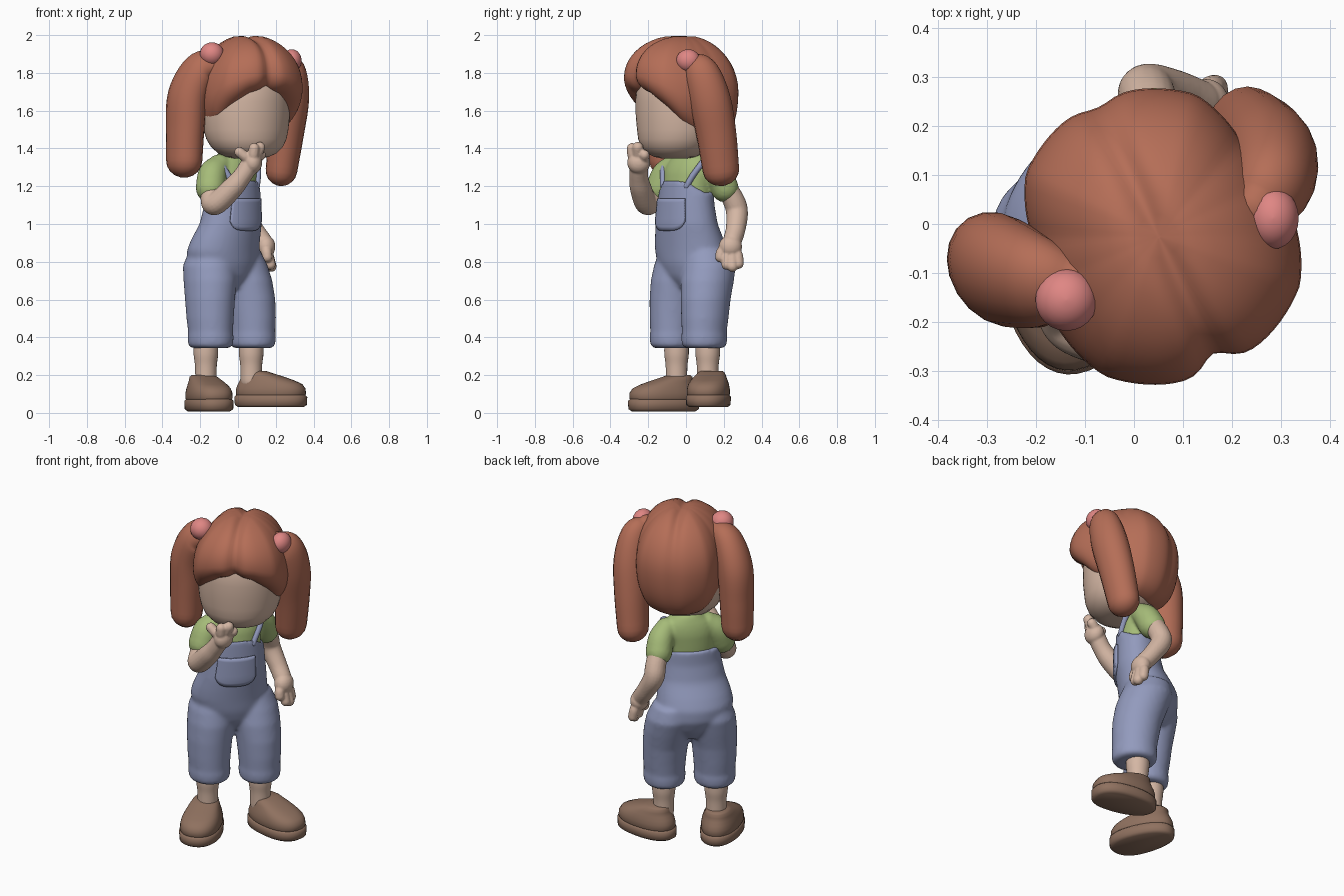
import bpy, bmesh
from math import sin, cos, pi, radians, exp, copysign
from mathutils import Vector, Matrix

if "Cube" in bpy.data.objects:
    bpy.data.objects.remove(bpy.data.objects["Cube"])


def material(name, rgb):
    m = bpy.data.materials.new(name)
    m.use_nodes = True
    m.diffuse_color = (*rgb, 1)
    m.node_tree.nodes["Principled BSDF"].inputs["Base Color"].default_value = (*rgb, 1)
    return m


SKIN = material("skin", (0.66, 0.47, 0.37))
HAIR = material("auburn hair", (0.46, 0.155, 0.095))
DENIM = material("blue denim", (0.29, 0.325, 0.51))
GREEN = material("green cotton", (0.38, 0.50, 0.19))
LEATHER = material("brown leather", (0.275, 0.165, 0.115))
PINK = material("pink bobble", (0.74, 0.24, 0.23))

BODY = Matrix.Rotation(radians(45), 4, "Z")
HEAD = Matrix.Translation((0.05, -0.025, 0)) @ Matrix.Rotation(radians(25), 4, "Z")


def interp(table, t):
    """Linear lookup in rows of (key, values...)."""
    if t <= table[0][0]:
        return table[0][1:]
    for a, b in zip(table, table[1:]):
        if t <= b[0]:
            k = (t - a[0]) / (b[0] - a[0])
            return [p + (q - p) * k for p, q in zip(a[1:], b[1:])]
    return table[-1][1:]


def skin_rings(name, rings, mat, closed=True):
    """Bridge rings of points into a smooth shaded object."""
    bm = bmesh.new()
    rows = [[bm.verts.new(p) for p in ring] for ring in rings]
    n = len(rows[0])
    for a, b in zip(rows, rows[1:]):
        for i in range(n if closed else n - 1):
            j = (i + 1) % n
            bm.faces.new((a[i], a[j], b[j], b[i]))
    if closed:
        bm.faces.new(rows[0])
        bm.faces.new(rows[-1])
    bmesh.ops.recalc_face_normals(bm, faces=bm.faces)
    for f in bm.faces:
        f.smooth = True
    me = bpy.data.meshes.new(name)
    bm.to_mesh(me)
    bm.free()
    me.materials.append(mat)
    ob = bpy.data.objects.new(name, me)
    bpy.context.collection.objects.link(ob)
    return ob


def sweep(name, path, mat, flat=1.0, n=20):
    """Round ended tube through rows of (x, y, z, radius)."""
    p = [Vector(q) for q in path]
    p = [2 * p[0] - p[1]] + p + [2 * p[-1] - p[-2]]
    pts = []
    for a, b, c, d in zip(p, p[1:], p[2:], p[3:]):
        for k in range(6):
            t = k / 6
            pts.append(0.5 * (2 * b + (c - a) * t + (2 * a - 5 * b + 4 * c - d) * t * t
                              + (3 * b - a - 3 * c + d) * t ** 3))
    pts.append(p[-2])
    loc, rad = [q.xyz for q in pts], [q.w for q in pts]
    first, last = (loc[0] - loc[1]).normalized(), (loc[-1] - loc[-2]).normalized()
    angles = [radians(a) for a in (20, 40, 60, 80)]
    head = [(loc[0] + first * rad[0] * sin(a), rad[0] * cos(a)) for a in reversed(angles)]
    tail = [(loc[-1] + last * rad[-1] * sin(a), rad[-1] * cos(a)) for a in angles]
    stations = head + list(zip(loc, rad)) + tail
    side, rings = Vector((1, 0.1, 0.05)), []
    for i, (c, r) in enumerate(stations):
        t = stations[min(i + 1, len(stations) - 1)][0] - stations[max(i - 1, 0)][0]
        t.normalize()
        side = (side - t * side.dot(t)).normalized()
        up = t.cross(side)
        rings.append([c + side * r * cos(2 * pi * k / n) + up * r * flat * sin(2 * pi * k / n)
                      for k in range(n)])
    return skin_rings(name, rings, mat)


def ellipse(table, z, a, grow=0.0):
    """Point on a body cross-section; table rows are (z, cx, cy, rx, ry)."""
    cx, cy, rx, ry = interp(table, z)
    return BODY @ Vector((cx + (rx + grow) * cos(a), cy + (ry + grow) * sin(a), z))


def turn(n):
    return [2 * pi * k / n for k in range(n)]


def ball(name, loc, size, mat):
    rows = [radians(-88 + 16 * k) for k in range(12)]
    return skin_rings(name, [[(loc[0] + size[0] * cos(t) * cos(a), loc[1] + size[1] * cos(t) * sin(a),
                               loc[2] + size[2] * sin(t)) for a in turn(24)] for t in rows], mat)


def fuse(name, parts, voxel, smooth):
    """Join overlapping parts and melt them into one surface."""
    with bpy.context.temp_override(active_object=parts[0], object=parts[0],
                                   selected_objects=parts, selected_editable_objects=parts):
        bpy.ops.object.join()
    ob = parts[0]
    ob.name = name
    mod = ob.modifiers.new("Melt", "REMESH")
    mod.mode, mod.voxel_size, mod.use_smooth_shade = "VOXEL", voxel, True
    mod = ob.modifiers.new("Soften", "SMOOTH")
    mod.factor, mod.iterations = 0.5, smooth


# Overalls: torso with a raised bib, and two gathered legs
TORSO = [(0.66, -0.015, 0.07, 0.09, 0.09), (0.72, -0.02, 0.075, 0.165, 0.135),
         (0.79, -0.03, 0.08, 0.208, 0.160), (0.86, -0.037, 0.076, 0.216, 0.164),
         (0.92, -0.034, 0.058, 0.206, 0.154), (1.00, -0.025, 0.03, 0.188, 0.137),
         (1.10, -0.02, 0.02, 0.173, 0.125), (1.25, -0.015, 0.02, 0.158, 0.121)]


def bib_height(a):
    front = max(0, min(1, (-sin(a) - 0.6) / 0.2))
    return 1.165 + 0.02 * max(0, sin(a)) + 0.07 * front


torso = skin_rings("overalls", [[ellipse(TORSO, 0.66 + (bib_height(a) - 0.66) * k / 24, a)
                                 for a in turn(64)] for k in range(25)], DENIM)
LEG = [(0.343, 0.138, 0.03, 0.100), (0.36, 0.138, 0.03, 0.118), (0.40, 0.138, 0.03, 0.121),
       (0.43, 0.138, 0.03, 0.118), (0.50, 0.138, 0.034, 0.124), (0.60, 0.134, 0.042, 0.131),
       (0.70, 0.122, 0.060, 0.140), (0.78, 0.112, 0.080, 0.140), (0.86, 0.095, 0.085, 0.12)]


def leg_point(side, z, u, v, r, a):
    stride = (0.003 - 0.02 * side) * min(1, (0.86 - z) / 0.3)
    return BODY @ Vector((side * u - 0.014 + 0.97 * r * cos(a), v + stride + 1.05 * r * sin(a), z))


legs = [skin_rings("trouser_leg", [[leg_point(s, *row, a) for a in turn(32)] for row in LEG], DENIM)
        for s in (-1, 1)]
fuse("overalls", [torso] + legs, 0.010, 12)


# Bib pocket with rounded lower corners
def pocket_point(i, j):
    low = 0.965 + 0.05 * (abs(i) / 8) ** 4
    return ellipse(TORSO, low + (1.135 - low) * j / 8, radians(-92 + 4.5 * i), 0.005)


pocket = skin_rings("bib_pocket", [[pocket_point(i, j) for i in range(-8, 9)] for j in range(9)],
                    DENIM, closed=False)
mod = pocket.modifiers.new("Thickness", "SOLIDIFY")
mod.thickness, mod.offset = 0.014, 0

# Shirt with short sleeves
CHEST = [(1.05, -0.015, 0.02, 0.14, 0.10), (1.20, -0.015, 0.022, 0.146, 0.108),
         (1.28, -0.01, 0.028, 0.152, 0.105), (1.33, -0.005, 0.033, 0.136, 0.092),
         (1.37, 0, 0.038, 0.090, 0.072), (1.39, 0, 0.04, 0.065, 0.06)]
chest = skin_rings("shirt", [[ellipse(CHEST, 1.05 + 0.34 * j / 14, a) for a in turn(40)]
                             for j in range(15)], GREEN)
sleeve_r = sweep("sleeve", [(-0.10, -0.06, 1.305, 0.065), (-0.135, -0.105, 1.26, 0.077),
                            (-0.145, -0.135, 1.19, 0.079)], GREEN)
sleeve_l = sweep("sleeve", [(0.05, 0.12, 1.30, 0.062), (0.05, 0.17, 1.255, 0.072),
                            (0.04, 0.205, 1.19, 0.075)], GREEN)
fuse("shirt", [chest, sleeve_r, sleeve_l], 0.010, 4)

# Shoulder straps lying on the shirt, slanting outwards
for side, name in ((-1, "right_strap"), (1, "left_strap")):
    path = []
    for z, deg, lift in ((1.20, 36, 0.004), (1.245, 44, 0.004), (1.29, 55, 0.006),
                         (1.325, 67, 0.010), (1.345, 80, 0.012)):
        path.append((*ellipse(CHEST, z, radians(-90 + side * deg), lift), 0.016))
    sweep(name, path, DENIM)

# Neck and head
sweep("neck", [(-0.028, 0.028, 1.33, 0.064), (-0.02, 0.02, 1.40, 0.06), (0, 0, 1.48, 0.07)], SKIN)
FACE = [(1.347, 0.07), (1.355, 0.112), (1.375, 0.157), (1.41, 0.193), (1.45, 0.214), (1.50, 0.227),
        (1.57, 0.234), (1.65, 0.235), (1.73, 0.23), (1.82, 0.19)]
skin_rings("head", [[HEAD @ Vector((r * cos(a) - 0.014, -0.01 - 0.15 * max(0, 1.5 - z) + 0.96 * r * sin(a), z))
                     for a in turn(48)] for z, r in FACE], SKIN)

# Hair cap: parted lobes with an arched fringe; rows are (angle, rim, widest height, fullness)
RIM = [(0, 1.705, 1.80, 0.99), (0.4, 1.675, 1.78, 1.01), (0.8, 1.605, 1.74, 1.02),
       (1.15, 1.52, 1.69, 0.95), (1.6, 1.45, 1.68, 0.87), (2.0, 1.42, 1.69, 0.86),
       (2.45, 1.40, 1.70, 1.0), (pi, 1.39, 1.70, 1.02)]


def hair_point(phi, t):
    low, wide, full = interp(RIM, abs(phi))
    if t < 0:
        rho, z = cos(t), wide - (2.004 - wide) * sin(t)
    else:
        rho, z = cos(t) ** 0.45, wide - (wide - low) * sin(t)
    groove = sum(exp(-((abs(phi) - g) / 0.14) ** 2) * d for g, d in ((0, 0.11), (pi, 0.05)))
    r = 0.30 * full * rho * (1 - groove * rho)
    x = r * sin(phi)
    if t < 0:
        z -= 0.026 * exp(-(x / 0.03) ** 2) * sin(-t)
    return HEAD @ Vector((x, -r * cos(phi), z))


steps = [radians(-89 + 7.4 * k) for k in range(24)]
skin_rings("hair", [[hair_point(a - pi, t) for a in turn(96)] for t in steps], HAIR)

# Pigtails and bobbles
sweep("right_pigtail", [(-0.12, -0.13, 1.86, 0.055), (-0.20, -0.115, 1.82, 0.085),
                        (-0.265, -0.095, 1.68, 0.10), (-0.28, -0.09, 1.5, 0.096),
                        (-0.285, -0.09, 1.335, 0.09)], HAIR, 1.22)
sweep("left_pigtail", [(0.25, 0.03, 1.85, 0.055), (0.28, 0.08, 1.80, 0.082),
                       (0.28, 0.125, 1.66, 0.096), (0.257, 0.16, 1.48, 0.092),
                       (0.230, 0.185, 1.285, 0.084)], HAIR, 1.15)
ball("right_bobble", (-0.138, -0.155, 1.90), (0.064, 0.064, 0.062), PINK)
ball("left_bobble", (0.284, 0.012, 1.865), (0.053, 0.064, 0.060), PINK)

# Arms: each a limb, a palm and fingers melted together
ARMS = {
    "right_arm": ([(-0.13, -0.11, 1.25, 0.055), (-0.14, -0.175, 1.13, 0.058), (-0.115, -0.21, 1.11, 0.060),
                   (-0.03, -0.24, 1.19, 0.057), (0.02, -0.25, 1.25, 0.050), (0.06, -0.25, 1.31, 0.05)],
                  (0.078, -0.25, 1.325),
                  [((0.008, -0.275, 1.38), 0.028), ((0.085, -0.285, 1.40), 0.029),
                   ((0.115, -0.255, 1.405), 0.030), ((0.12, -0.22, 1.365), 0.028)]),
    "left_arm": ([(0.05, 0.18, 1.25, 0.052), (0.03, 0.25, 1.13, 0.058), (0.03, 0.27, 1.06, 0.058),
                  (0.085, 0.262, 0.97, 0.052), (0.13, 0.245, 0.91, 0.05)],
                 (0.148, 0.235, 0.88),
                 [((0.155, 0.182, 0.825), 0.028), ((0.172, 0.215, 0.785), 0.028),
                  ((0.176, 0.246, 0.775), 0.029), ((0.165, 0.278, 0.79), 0.028)]),
}
for name, (limb, palm, tips) in ARMS.items():
    parts = [sweep(name, limb, SKIN), ball("palm", palm, (0.05, 0.062, 0.06), SKIN)]
    for tip, r in tips:
        mid = [0.55 * a + 0.45 * b for a, b in zip(palm, tip)]
        mid[1] += 0.4 * (tip[1] - palm[1])
        parts.append(sweep("finger", [(*palm, r), (*mid, r), (*tip, r)], SKIN, n=12))
    fuse(name, parts, 0.006, 2)

# Shins and shoes; shoe rows are (z, centre, half length, half width)
SOLE = [(0.0, -0.09, 0.174, 0.095), (0.012, -0.09, 0.192, 0.112), (0.055, -0.09, 0.194, 0.114),
        (0.066, -0.09, 0.182, 0.104)]
UPPER = [(0.055, -0.09, 0.178, 0.102), (0.07, -0.09, 0.187, 0.109), (0.098, -0.09, 0.185, 0.108),
         (0.122, -0.086, 0.172, 0.103), (0.142, -0.07, 0.145, 0.094), (0.162, -0.045, 0.112, 0.083),
         (0.183, -0.012, 0.078, 0.070), (0.192, -0.005, 0.060, 0.056)]


def shoe_ring(place, z, c, length, width):
    ring = []
    for a in turn(40):
        x, y = (copysign(abs(f) ** 0.88, f) for f in (cos(a), sin(a)))
        ring.append(place @ Vector((width * x * (1 - 0.1 * y), c + length * y, z)))
    return ring


for side, heel, yaw, (x, y) in (("right", (-0.190, -0.033, 0.008), 20, (-0.17, -0.05)),
                                ("left", (0.085, 0.138, 0.03), 80, (0.07, 0.115))):
    place = Matrix.Translation(heel) @ Matrix.Rotation(radians(yaw), 4, "Z")
    for part, table in (("sole", SOLE), ("shoe", UPPER)):
        skin_rings(f"{side}_{part}", [shoe_ring(place, *row) for row in table], LEATHER)
    sweep(f"{side}_shin", [(x, y, 0.17, 0.056), (x, y, 0.25, 0.058), (x, y, 0.31, 0.065),
                           (x, y, 0.37, 0.065)], SKIN)
